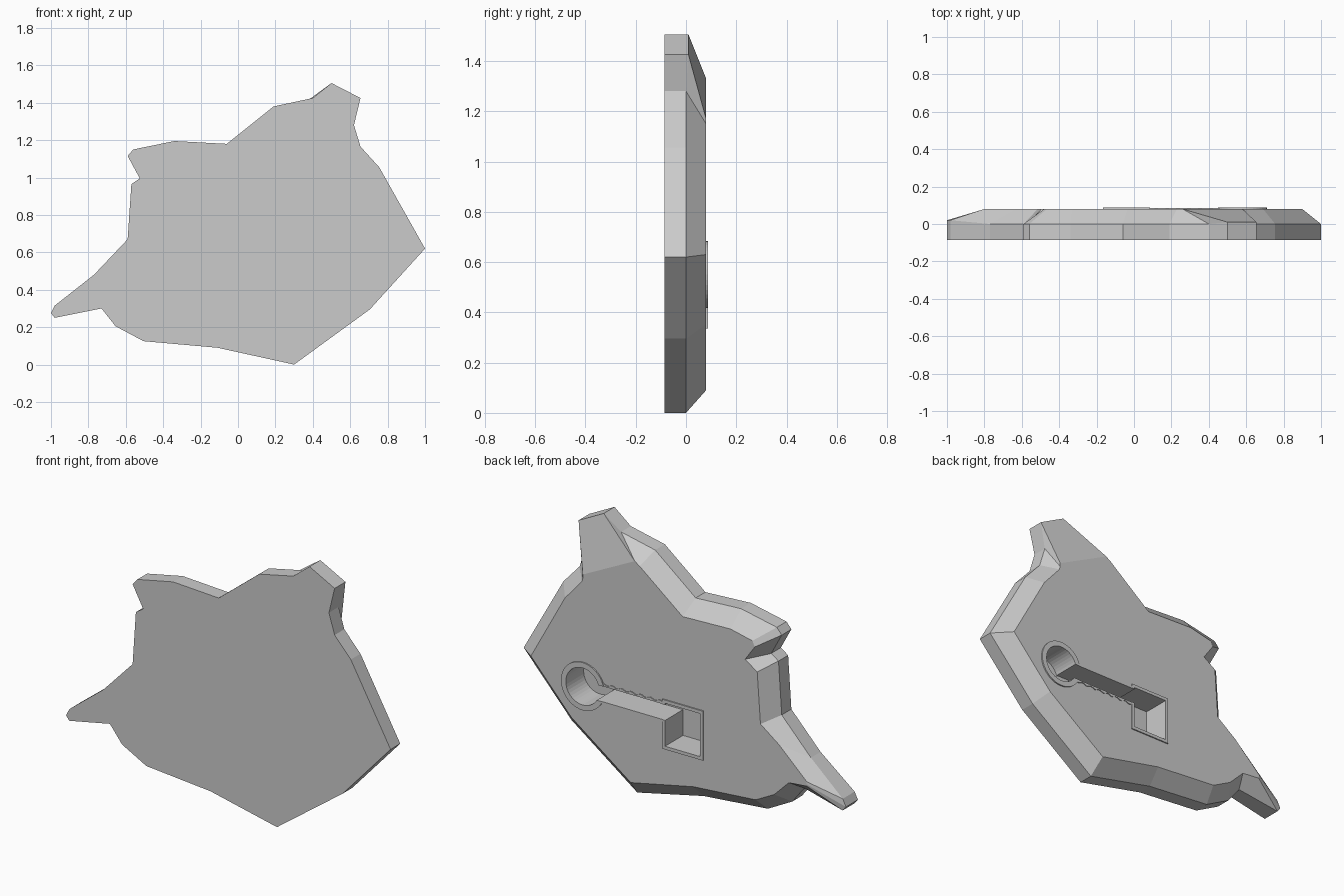
import bpy, bmesh, math

cube = bpy.data.objects.get("Cube")
if cube:
    bpy.data.objects.remove(cube, do_unlink=True)

FRONT, BACK, RIM = -0.085, 0.08, 0.087
POCKET_FLOOR = -0.07

grey = bpy.data.materials.new("plain grey")
grey.use_nodes = True
colour = (0.6, 0.6, 0.6, 1)
grey.diffuse_color = colour
grey.node_tree.nodes["Principled BSDF"].inputs["Base Color"].default_value = colour


def loft(name, rings):
    """Solid skinned through rings of equal length, capped at both ends."""
    bm = bmesh.new()
    loops = [[bm.verts.new(p) for p in ring] for ring in rings]
    count = len(loops[0])
    for near, far in zip(loops, loops[1:]):
        for i in range(count):
            j = (i + 1) % count
            bm.faces.new((near[i], near[j], far[j], far[i]))
    bm.faces.new(loops[0])
    bm.faces.new(loops[-1])
    bmesh.ops.remove_doubles(bm, verts=bm.verts, dist=0.0005)
    bmesh.ops.recalc_face_normals(bm, faces=bm.faces)
    mesh = bpy.data.meshes.new(name)
    bm.to_mesh(mesh)
    bm.free()
    mesh.materials.append(grey)
    obj = bpy.data.objects.new(name, mesh)
    bpy.context.collection.objects.link(obj)
    return obj


def slab(name, outline, y0, y1):
    """Straight extrusion of an x-z outline along y."""
    return loft(name, [[(x, y, z) for x, z in outline] for y in (y0, y1)])


def rectangle(x0, x1, z0, z1):
    return [(x0, z0), (x1, z0), (x1, z1), (x0, z1)]


def circle(cx, cz, radius, sides=40):
    angles = [math.tau * i / sides for i in range(sides)]
    return [(cx + radius * math.cos(a), cz + radius * math.sin(a)) for a in angles]


def scalloped(x0, x1, middle, half, steps=48):
    """Strip whose two long edges ripple."""
    top = []
    for i in range(steps + 1):
        ripple = 0.005 * math.sin(i * math.pi / 3)
        top.append((x0 + (x1 - x0) * i / steps, half + ripple))
    return ([(x, middle + h) for x, h in top] +
            [(x, middle - h) for x, h in reversed(top)])


# Head silhouette, clockwise from the tip of the low spike
outline = [
    (-1.0, .275), (-.98, .315), (-.77, .48), (-.59, .67), (-.57, .965),
    (-.525, .995), (-.59, 1.115), (-.56, 1.15), (-.34, 1.195), (-.06, 1.18),
    (.19, 1.38), (.4, 1.425), (.5, 1.505), (.655, 1.425), (.62, 1.28),
    (.655, 1.165), (.755, 1.055), (1.0, .62), (.705, .295), (.3, 0),
    (-.11, .09), (-.505, .125), (-.655, .205), (-.73, .3), (-.98, .25)]

# Matching corners of the flat back inside the chamfer
inner = [
    (-.8, .37), (-.8, .385), (-.63, .545), (-.515, .63), (-.495, .915),
    (-.42, .965), (-.48, 1.05), (-.465, 1.08), (-.33, 1.11), (-.035, 1.1),
    (.23, 1.31), (.26, 1.33), (.26, 1.33), (.58, 1.17), (.58, 1.15),
    (.585, 1.13), (.69, 1.01), (.9, .63), (.65, .355), (.285, .09),
    (-.1, .17), (-.485, .2), (-.6, .26), (-.69, .35), (-.8, .36)]


def edge_depth(x, z):
    """The ear tip and the spike tip are a little thicker than the rest."""
    return 0.02 if x < -.9 else 0.01 if z > 1.42 and x > .45 else 0


body = loft("body", [
    [(x, FRONT, z) for x, z in outline],
    [(x, edge_depth(x, z), z) for x, z in outline],
    [(x, BACK, z) for x, z in inner]])

# Raised rims around the keyhole pocket
CX, CZ = .577, .55
base = BACK - 0.015
round_rim = slab("round_rim", circle(CX, CZ, .133), base, RIM)
square_rim = slab("square_rim", rectangle(-.165, .086, .335, .61), base, RIM)
slot_rim = slab("slot_rim", scalloped(.03, .5, CZ - .01, .055), base, RIM - .002)

# Pocket: round hole, slot and square recess
cutters = [
    slab("round_cutter", circle(CX, CZ, .103), POCKET_FLOOR, .2),
    slab("slot_cutter", rectangle(.04, .54, CZ - .053, CZ + .033), POCKET_FLOOR + .001, .21),
    slab("square_cutter", rectangle(-.147, .068, .353, .592), POCKET_FLOOR - .001, .22)]

for part in (body, round_rim, square_rim, slot_rim):
    for cutter in cutters:
        mod = part.modifiers.new("pocket", 'BOOLEAN')
        mod.operation = 'DIFFERENCE'
        mod.solver = 'EXACT'
        mod.object = cutter
        bpy.context.view_layer.objects.active = part
        bpy.ops.object.modifier_apply(modifier=mod.name)

for cutter in cutters:
    bpy.data.objects.remove(cutter, do_unlink=True)
